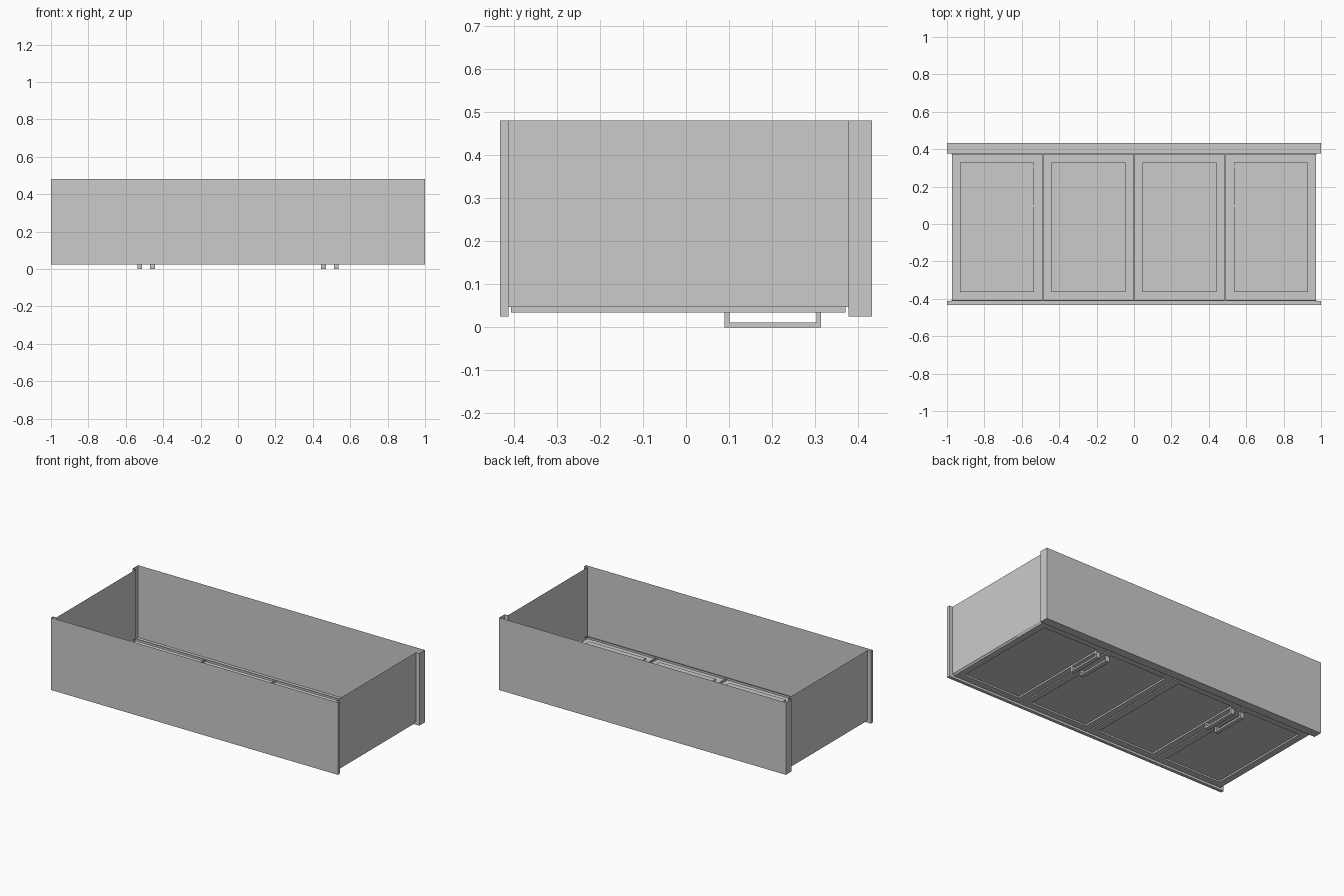
import bpy, bmesh
from mathutils import Vector

if "Cube" in bpy.data.objects:
    bpy.data.objects.remove(bpy.data.objects["Cube"])


def finish(name, bm):
    bmesh.ops.remove_doubles(bm, verts=bm.verts, dist=1e-5)
    bmesh.ops.recalc_face_normals(bm, faces=bm.faces)
    me = bpy.data.meshes.new(name)
    bm.to_mesh(me)
    bm.free()
    ob = bpy.data.objects.new(name, me)
    bpy.context.collection.objects.link(ob)
    return ob


def add_box(bm, lo, hi, skip=()):
    """Box between two corners; skip lists outward directions left open."""
    lo, hi = Vector(lo), Vector(hi)
    geo = bmesh.ops.create_cube(bm, size=1)
    for v in geo["verts"]:
        v.co = Vector([(lo[i] + hi[i]) / 2 + v.co[i] * (hi[i] - lo[i]) for i in range(3)])
    faces = list({f for v in geo["verts"] for f in v.link_faces})
    bm.normal_update()
    gone = [f for f in faces if any(f.normal.dot(Vector(d)) > 0.9 for d in skip)]
    if gone:
        bmesh.ops.delete(bm, geom=gone, context="FACES")


def add_sheet(bm, axis, at, a, b):
    """Rectangle at a fixed coordinate on one axis, spanning a and b on the other two."""
    verts = []
    for u, w in ((a[0], b[0]), (a[1], b[0]), (a[1], b[1]), (a[0], b[1])):
        co = [u, w]
        co.insert(axis, at)
        verts.append(bm.verts.new(co))
    bm.faces.new(verts)


SIDE, FRONT, BACK = 0.977, 0.047, 0.481
Y_LOW, Y_HIGH = -0.413, 0.378
UP = (0, 0, 1)


# Worktop and base board: hollow slabs, open at the back and towards the carcass
def slab(name, outer, inner):
    bm = bmesh.new()
    inward = (0, -1 if outer > inner else 1, 0)
    add_box(bm, (-1, min(outer, inner), 0.025), (1, max(outer, inner), BACK), (UP, inward))
    add_sheet(bm, 1, inner, (-SIDE, SIDE), (0.025, FRONT))
    for s in (-1, 1):
        add_sheet(bm, 1, inner, sorted((s * SIDE, s)), (0.025, BACK))
    finish(name, bm)


slab("worktop", 0.433, Y_HIGH)
slab("base_board", -0.433, Y_LOW)

# Side panels
for s, label in ((-1, "left"), (1, "right")):
    bm = bmesh.new()
    add_sheet(bm, 0, s * SIDE, (Y_LOW, Y_HIGH), (FRONT, BACK))
    finish(label + "_side_panel", bm)

# Narrow face strips visible around and between the doors
D_LOW, D_HIGH = -0.407, 0.371
bm = bmesh.new()
add_sheet(bm, 2, FRONT, (-SIDE, SIDE), (Y_LOW, D_LOW))
add_sheet(bm, 2, FRONT, (-SIDE, SIDE), (D_HIGH, Y_HIGH))
for x in (-0.489, 0, 0.489):
    add_sheet(bm, 2, FRONT, (x - 0.004, x + 0.004), (D_LOW, D_HIGH))
finish("face_strips", bm)

# Four doors: hollow shells with a recessed centre panel
for i in range(4):
    x0 = -SIDE + i * 0.4885 + 0.004
    bm = bmesh.new()
    add_box(bm, (x0, D_LOW, 0.035), (x0 + 0.4805, D_HIGH, FRONT), (UP,))
    front = [f for f in bm.faces if f.normal.z < -0.9]
    bmesh.ops.inset_region(bm, faces=front, thickness=0.06)
    ext = bmesh.ops.extrude_discrete_faces(bm, faces=front)["faces"]
    bmesh.ops.translate(bm, verts=ext[0].verts, vec=(0, 0, 0.01))
    finish("door_%d" % (i + 1), bm)

# Bar handles, in pairs either side of the outer door gaps
for i, x in enumerate((-0.525, -0.457, 0.457, 0.525)):
    bm = bmesh.new()
    add_box(bm, (x - 0.013, 0.09, 0), (x + 0.013, 0.314, 0.011))
    for y in (0.09, 0.303):
        add_box(bm, (x - 0.013, y, 0.011), (x + 0.013, y + 0.011, 0.037))
    finish("handle_%d" % (i + 1), bm)
